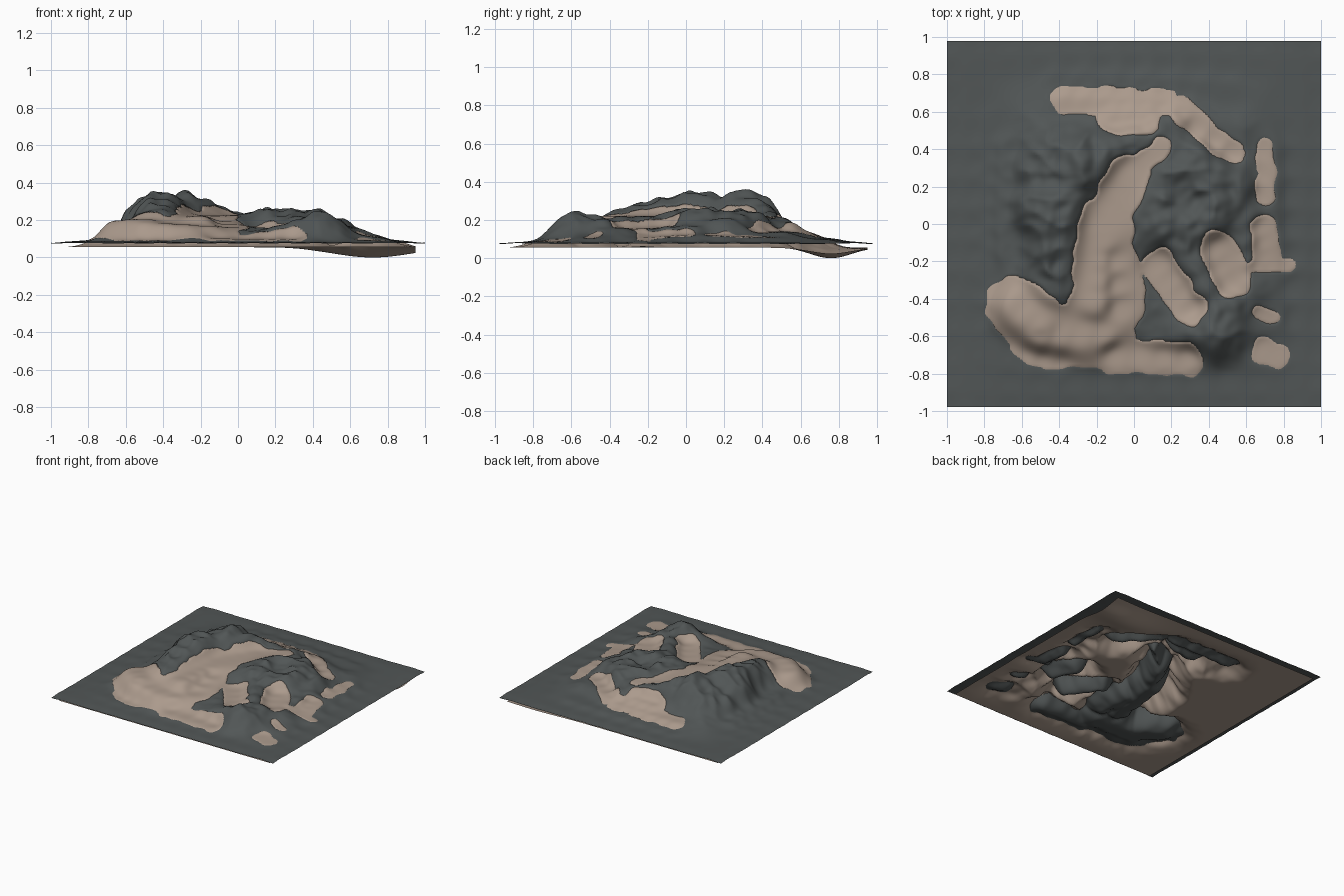
import bpy, math
from mathutils import Vector, noise

if "Cube" in bpy.data.objects:
    bpy.data.objects.remove(bpy.data.objects["Cube"])

# Sand strokes: start x y z, end x y z, half width
SAND = [
    (-.63, -.44, .2, -.5, -.56, .215, .165),   # front lobe
    (-.5, -.6, .19, -.16, -.6, .17, .165),
    (-.2, -.42, .225, -.15, 0, .225, .15),     # plateau
    (-.07, -.45, .16, -.1, -.2, .19, .13),
    (-.15, 0, .225, -.03, .25, .225, .12),
    (0, .3, .22, .15, .41, .22, .055),
    (-.1, -.71, .1, .28, -.72, .095, .09),     # front foot
    (.13, -.22, .15, .3, -.45, .15, .09),      # inner hollows
    (.45, -.14, .16, .53, -.3, .15, .1),
    (-.37, .66, .13, .15, .65, .13, .075),     # back slope
    (-.1, .57, .16, .05, .58, .17, .1),
    (.25, .61, .14, .52, .38, .13, .065),
    (.7, .41, .11, .7, .15, .12, .05),         # right patches
    (.69, -.02, .12, .71, -.18, .11, .075),
    (.66, -.22, .12, .82, -.22, .095, .035),
    (.66, -.48, .12, .75, -.5, .105, .035),
    (.7, -.69, .095, .76, -.7, .088, .075),
]
# Rock ridges and foot lines: start x y z, end x y z
RIDGES = [
    (-.42, .07, .36, -.43, -.34, .25),
    (-.42, .07, .36, -.58, .08, .27),
    (-.27, .32, .35, -.56, .3, .22),
    (-.27, .32, .35, 0, .45, .24),
    (0, .45, .24, .22, .56, .2),
    (.35, .36, .25, .55, .2, .2),
    (.28, -.1, .22, .38, -.34, .22),
    (.52, -.45, .225, .42, -.57, .23),
    (.42, -.57, .23, .12, -.58, .14),
    (.6, .03, .17, .61, -.45, .16),
    (-.68, .4, .12, -.68, -.15, .125),
    (-.78, -.66, .085, -.4, -.78, .088),
    (-.82, -.3, .09, -.78, .5, .09),
    (-.4, .76, .095, .5, .7, .1),
]

# Height marks sampled along the strokes, the crater rim and the flat border
MARKS = []
for s in SAND + RIDGES:
    a, b = Vector(s[:3]), Vector(s[3:6])
    n = max(2, round((b - a).length / .11))
    MARKS += [tuple(a.lerp(b, k / n)) for k in range(n + 1)]
MARKS.append((.29, .12, .19))
for k in range(8):
    MARKS.append((.29 + .16 * math.cos(k * math.pi / 4), .12 + .16 * math.sin(k * math.pi / 4), .25))
for i in range(-6, 7):
    c = i / 6
    for r, z in ((.86, .081), (1, .074)):
        MARKS += [(c, -r, z), (c, r, z), (-r, c, z), (r, c, z)]


def height(x, y):
    """Smooth surface through the height marks."""
    total = weight = 0.0
    for px, py, pz in MARKS:
        dx, dy = x - px, y - py
        w = dx * dx + dy * dy + .003
        w = 1 / (w * w)
        total += w * pz
        weight += w
    return total / weight


def sand_distance(x, y):
    """Distance to the edge of the nearest sand stroke, negative inside."""
    best = 9.0
    for ax, ay, _, bx, by, _, r in SAND:
        dx, dy = bx - ax, by - ay
        t = min(1, max(0, ((x - ax) * dx + (y - ay) * dy) / (dx * dx + dy * dy)))
        best = min(best, math.hypot(x - ax - t * dx, y - ay - t * dy) - r)
    return best


def layers(x, y):
    """Heights of the rock sheet and the sand sheet at one place."""
    top = height(x, y)
    d = sand_distance(x, y) + .025 * noise.noise(Vector((x * 11, y * 11, 3)))
    if d > 0:   # crags on bare rock
        crag = .5 - 1.5 * abs(noise.noise(Vector((x * 7, y * 7, 1))))
        crag += .5 * noise.noise(Vector((x * 16, y * 16, 5)))
        top += crag * min(1, d / .08) * min(.032, max(0, top - .1) * .25)
    # underside: nearly flat with one hanging dip
    floor = .055 - .055 * math.exp(-((x - .72) / .3) ** 2 - ((y - .76) / .15) ** 2)
    floor -= .01 * math.exp(-((x - .4) / .2) ** 2 - ((y + .2) / .12) ** 2)
    t = min(1, max(0, d) / .16)
    sand = top + (floor - top) * t * (2 - t)
    t = min(1, max(0, -d) / .13)
    rock = top + (.058 - top) * t * (2 - t)
    return rock, sand


def sheet(name, half_x, half_y, n, layer, color):
    verts = []
    for j in range(n + 1):
        for i in range(n + 1):
            x, y = half_x * (2 * i / n - 1), half_y * (2 * j / n - 1)
            verts.append((x, y, layers(x, y)[layer]))
    faces = [(a, a + 1, a + n + 2, a + n + 1)
             for j in range(n) for a in range(j * (n + 1), j * (n + 1) + n)]
    mesh = bpy.data.meshes.new(name)
    mesh.from_pydata(verts, [], faces)
    mesh.polygons.foreach_set("use_smooth", [True] * len(faces))
    mat = bpy.data.materials.new(name + "_color")
    mat.diffuse_color = color
    mat.use_nodes = True
    mat.node_tree.nodes["Principled BSDF"].inputs["Base Color"].default_value = mat.diffuse_color
    mesh.materials.append(mat)
    bpy.context.collection.objects.link(bpy.data.objects.new(name, mesh))


# Two sheets that pass through each other
sheet("rock_terrain", 1.0, .978, 150, 0, (.083, .093, .093, 1))
sheet("sand_terrain", .95, .95, 150, 1, (.41, .325, .265, 1))
